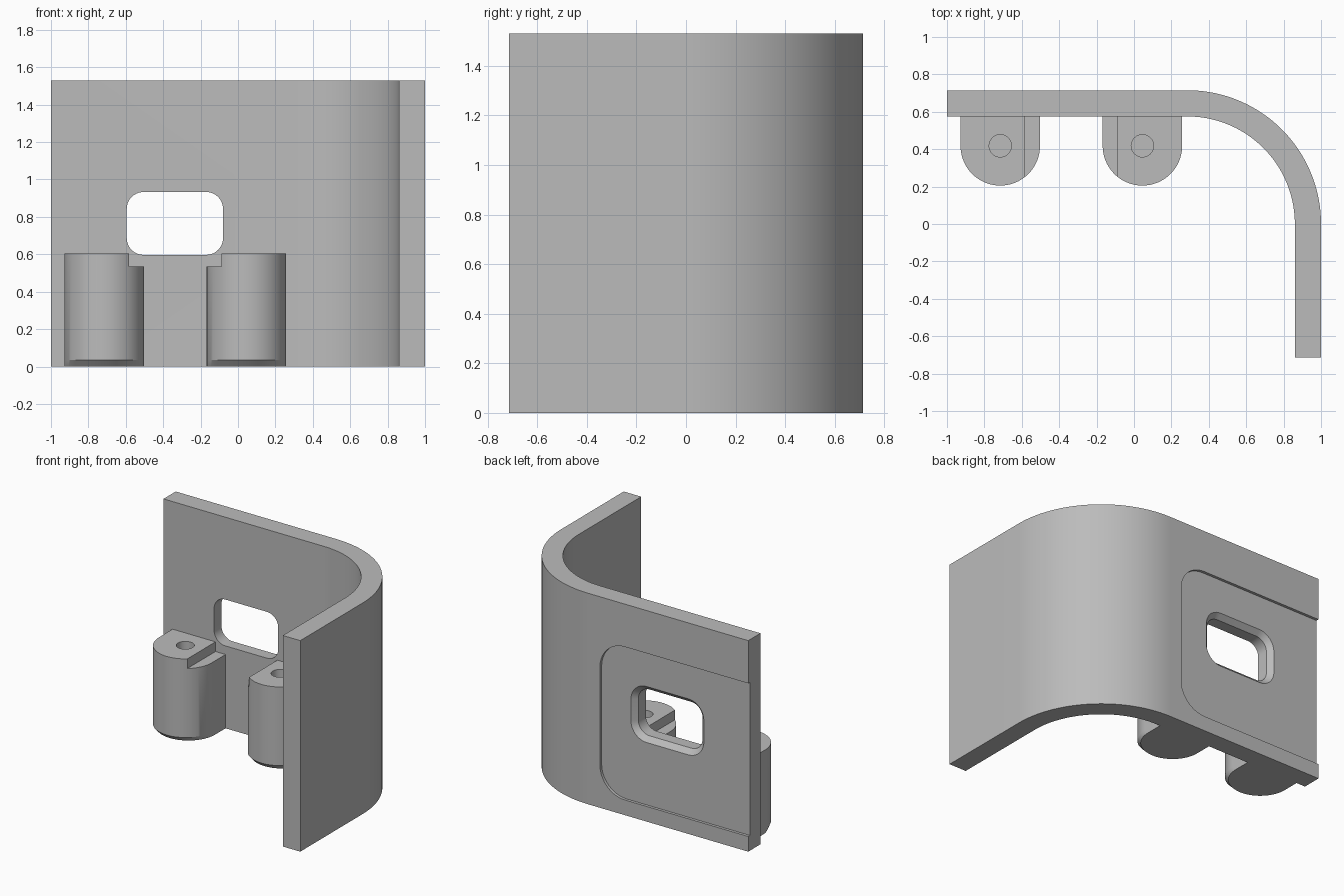
import bpy, bmesh, math

if "Cube" in bpy.data.objects:
    bpy.data.objects.remove(bpy.data.objects["Cube"], do_unlink=True)

GREY = (0.5, 0.5, 0.5, 1)
mat = bpy.data.materials.new("plain grey")
mat.use_nodes = True
mat.diffuse_color = GREY
mat.node_tree.nodes["Principled BSDF"].inputs["Base Color"].default_value = GREY

HEIGHT, BACK, INNER, BEND_X = 1.53, 0.715, 0.575, 0.285


def arc(cx, cy, r, a0, a1, n):
    """Points on a circle arc, angles in degrees."""
    steps = [math.radians(a0 + (a1 - a0) * i / n) for i in range(n + 1)]
    return [(cx + r * math.cos(a), cy + r * math.sin(a)) for a in steps]


def loft(name, rings):
    """Closed solid through matching rings of 3D points."""
    bm = bmesh.new()
    loops = [[bm.verts.new(p) for p in ring] for ring in rings]
    n = len(loops[0])
    for a, b in zip(loops, loops[1:]):
        for i in range(n):
            j = (i + 1) % n
            bm.faces.new((a[i], a[j], b[j], b[i]))
    bm.faces.new(loops[0][::-1])
    bm.faces.new(loops[-1])
    bmesh.ops.recalc_face_normals(bm, faces=bm.faces)
    mesh = bpy.data.meshes.new(name)
    bm.to_mesh(mesh)
    bm.free()
    mesh.materials.append(mat)
    obj = bpy.data.objects.new(name, mesh)
    bpy.context.collection.objects.link(obj)
    return obj


def at_z(points, z):
    return [(x, y, z) for x, y in points]


def rounded_rect(x0, x1, z0, z1, r, y):
    """Rounded rectangle ring standing in the plane y."""
    corners = [(x1 - r, z1 - r), (x0 + r, z1 - r), (x0 + r, z0 + r), (x1 - r, z0 + r)]
    pts = []
    for k, (cx, cz) in enumerate(corners):
        pts += arc(cx, cz, r, 90 * k, 90 * k + 90, 10)
    return [(x, y, z) for x, z in pts]


def cut(target, cutter):
    cutter.hide_render = True
    mod = target.modifiers.new("cut", "BOOLEAN")
    mod.operation, mod.solver, mod.object = "DIFFERENCE", "EXACT", cutter
    bpy.context.view_layer.objects.active = target
    bpy.ops.object.modifier_apply(modifier=mod.name)
    bpy.data.objects.remove(cutter, do_unlink=True)


def smooth(obj):
    bpy.ops.object.select_all(action="DESELECT")
    obj.select_set(True)
    bpy.context.view_layer.objects.active = obj
    bpy.ops.object.shade_smooth_by_angle(angle=math.radians(25))


# Bent wall
outline = [(-1, INNER), (-1, BACK)]
outline += arc(BEND_X, 0, BACK, 90, 0, 40)
outline += [(1, -BACK), (BEND_X + INNER, -BACK)]
outline += arc(BEND_X, 0, INNER, 0, 90, 40)
wall = loft("bent_wall", [at_z(outline, 0), at_z(outline, HEIGHT)])

# Shallow recess on the back, open at the free end
cut(wall, loft("recess_cutter", [rounded_rect(-1.5, 0.19, 0.11, 1.22, 0.2, y)
                                 for y in (0.695, 0.8)]))


# Window with a chamfered outer rim
def window_ring(y, grow):
    return rounded_rect(-0.595 - grow, -0.08 + grow, 0.597 - grow, 0.933 + grow, 0.09 + grow, y)


cut(wall, loft("window_cutter", [window_ring(0.5, 0), window_ring(0.66, 0), window_ring(0.76, 0.1)]))
smooth(wall)


# Screw posts, notched on the sides that face each other
def post(name, cx, side):
    r, cy, top, foot = 0.2125, 0.418, 0.605, 0.035

    def ring(z, shift=0):
        pts = [(cx - r, 0.58)] + arc(cx, cy + shift, r, 180, 360, 40) + [(cx + r, 0.58)]
        return at_z(pts, z)

    obj = loft(name, [ring(0, foot), ring(foot), ring(top)])
    near, far = cx + side * 0.132, cx + side * 0.4
    notch = [(near, 0), (far, 0), (far, 1), (near, 1)]
    cut(obj, loft("notch_cutter", [at_z(notch, 0.535), at_z(notch, 0.8)]))
    hole = arc(cx, cy, 0.06, 0, 345, 23)
    cut(obj, loft("hole_cutter", [at_z(hole, 0.15), at_z(hole, 0.8)]))
    smooth(obj)


post("right_screw_post", -0.715, 1)
post("left_screw_post", 0.045, -1)
